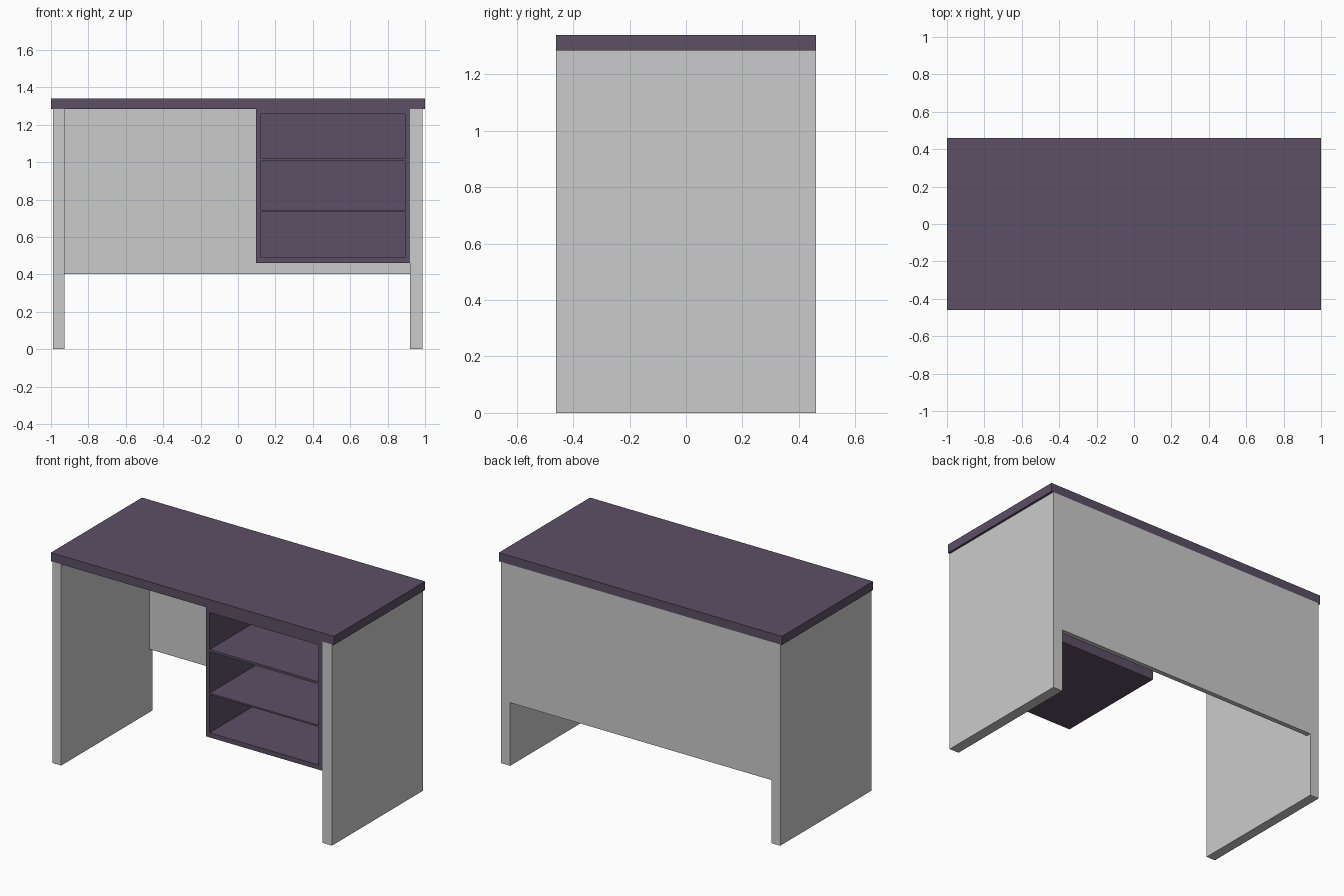
import bpy, bmesh, math
from mathutils import Vector

if "Cube" in bpy.data.objects:
    bpy.data.objects.remove(bpy.data.objects["Cube"])

purple = bpy.data.materials.new("dark_purple")
purple.diffuse_color = (0.11, 0.08, 0.13, 1)
purple.use_nodes = True
purple.node_tree.nodes["Principled BSDF"].inputs["Base Color"].default_value = purple.diffuse_color

D = 0.46          # half depth of the desk
TOP_Z = 1.285     # underside of the tabletop


def box_bm(lo, hi):
    bm = bmesh.new()
    bmesh.ops.create_cube(bm, size=1)
    lo, hi = Vector(lo), Vector(hi)
    for v in bm.verts:
        v.co = Vector((lo[i] + (v.co[i] + 0.5) * (hi[i] - lo[i])) for i in range(3))
    return bm


def finish(bm, name, mat=None):
    bmesh.ops.recalc_face_normals(bm, faces=bm.faces)
    me = bpy.data.meshes.new(name)
    bm.to_mesh(me)
    bm.free()
    if mat:
        me.materials.append(mat)
    ob = bpy.data.objects.new(name, me)
    bpy.context.collection.objects.link(ob)
    return ob


# Tabletop
finish(box_bm((-1, -D, TOP_Z), (1, D, 1.34)), "tabletop", purple)

# Side panels that act as legs
finish(box_bm((-0.988, -D, 0), (-0.927, D, TOP_Z)), "left_side_panel")
finish(box_bm((0.92, -D, 0), (0.986, D, TOP_Z)), "right_side_panel")

# Modesty panel, flush with the back
finish(box_bm((-0.927, D - 0.03, 0.403), (0.92, D, TOP_Z)), "back_panel")

# Shelf cabinet: box with three open bays pushed in from the front
bays = [(0.49, 0.733), (0.743, 1.006), (1.021, 1.257)]
bx = (0.122, 0.892)
back_y, bay_depth = 0.28, 0.71
bm = box_bm((0.095, -D, 0.46), (0.92, back_y, TOP_Z))
cuts = [((x, 0, 0), (1, 0, 0)) for x in bx]
cuts += [((0, 0, z), (0, 0, 1)) for bay in bays for z in bay]
for co, no in cuts:
    bmesh.ops.bisect_plane(bm, geom=bm.verts[:] + bm.edges[:] + bm.faces[:],
                           plane_co=co, plane_no=no)


def is_bay(f):
    c = f.calc_center_median()
    return (abs(c.y + D) < 1e-4 and bx[0] < c.x < bx[1]
            and any(a < c.z < b for a, b in bays))


pushed = bmesh.ops.extrude_discrete_faces(bm, faces=[f for f in bm.faces if is_bay(f)])
for f in pushed["faces"]:
    bmesh.ops.translate(bm, verts=f.verts[:], vec=(0, bay_depth, 0))
bmesh.ops.dissolve_limit(bm, angle_limit=math.radians(1), verts=bm.verts[:], edges=bm.edges[:])
finish(bm, "shelf_cabinet", purple)
